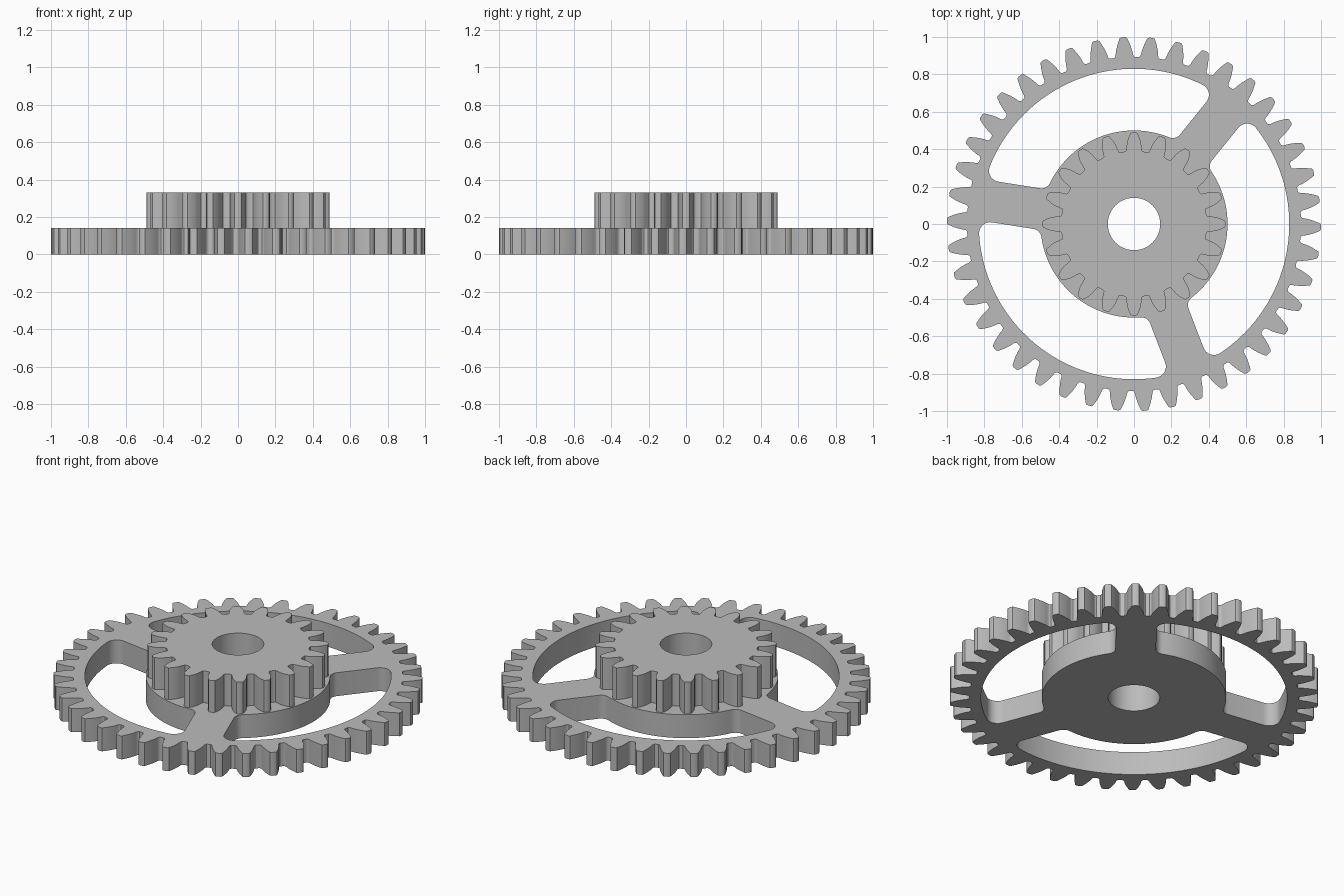
import bpy, bmesh
from math import pi, sin, cos, tan, acos, atan2, sqrt, radians

cube = bpy.data.objects.get("Cube")
if cube:
    bpy.data.objects.remove(cube, do_unlink=True)

BORE = 0.14        # shaft hole radius
GEAR_H = 0.14      # thickness of the large gear
TOP_H = 0.33       # top of the small gear

grey = bpy.data.materials.new("plain grey")
grey.use_nodes = True
grey.diffuse_color = (0.5, 0.5, 0.5, 1)
grey.node_tree.nodes["Principled BSDF"].inputs["Base Color"].default_value = (0.5, 0.5, 0.5, 1)


def arc(radius, start, end, steps, cx=0.0, cy=0.0):
    angles = [start + (end - start) * i / steps for i in range(steps + 1)]
    return [(cx + radius * cos(a), cy + radius * sin(a)) for a in angles]


def rotate(points, angle):
    c, s = cos(angle), sin(angle)
    return [(x * c - y * s, x * s + y * c) for x, y in points]


def gear_outline(teeth, outer, root, phase):
    """Involute teeth with eased tips and rounded roots."""
    pitch_r = outer * teeth / (teeth + 2)
    base_r = pitch_r * cos(radians(20))
    half_pitch = pi / teeth

    def half_angle(r):
        a = acos(min(1, base_r / r))
        return half_pitch / 2 + tan(radians(20)) - radians(20) - (tan(a) - a)

    start = max(base_r, root + 0.012)
    end = outer - 0.004
    foot = half_angle(start)
    gap = half_pitch - foot
    side = [(root, foot + gap * 0.5), (root + 0.004, foot + gap * 0.2)]
    for i in range(8):
        r = start + (end - start) * i / 7
        side.append((r, half_angle(r)))
    side.append((outer, half_angle(outer) * 0.6))
    tooth = [(r, -a) for r, a in side] + [(r, a) for r, a in reversed(side)]
    points = []
    for t in range(teeth):
        mid = phase + 2 * half_pitch * t
        points += [(r * cos(mid + a), r * sin(mid + a)) for r, a in tooth]
    return points


def window_outline(rim, hub, half_width, rim_fillet, hub_fillet):
    """Opening between a spoke on the x axis and the next one."""
    oy, iy = half_width + rim_fillet, half_width + hub_fillet
    ox = sqrt((rim - rim_fillet) ** 2 - oy ** 2)
    ix = sqrt((hub + hub_fillet) ** 2 - iy ** 2)
    oa, ia = atan2(oy, ox), atan2(iy, ix)
    half = arc(hub, pi / 3, ia, 16)[:-1]
    half += arc(hub_fillet, ia + pi, 1.5 * pi, 8, ix, iy)
    half += arc(rim_fillet, -pi / 2, oa, 10, ox, oy)
    half += arc(rim, oa, pi / 3, 20)[1:]
    # reflect across the line halfway between the spokes
    c, s = cos(2 * pi / 3), sin(2 * pi / 3)
    other = [(x * c + y * s, x * s - y * c) for x, y in half]
    return half + other[-2:0:-1]


def extruded_part(name, loops, bottom, top):
    curve = bpy.data.curves.new(name + "_profile", 'CURVE')
    curve.dimensions = '2D'
    curve.fill_mode = 'BOTH'
    curve.extrude = (top - bottom) / 2
    for loop in loops:
        spline = curve.splines.new('POLY')
        spline.points.add(len(loop) - 1)
        for p, (x, y) in zip(spline.points, loop):
            p.co = (x, y, 0, 1)
        spline.use_cyclic_u = True
    helper = bpy.data.objects.new(name + "_profile", curve)
    bpy.context.collection.objects.link(helper)
    bpy.context.view_layer.update()
    graph = bpy.context.evaluated_depsgraph_get()
    mesh = bpy.data.meshes.new_from_object(helper.evaluated_get(graph))
    bpy.data.objects.remove(helper, do_unlink=True)

    bm = bmesh.new()
    bm.from_mesh(mesh)
    bmesh.ops.remove_doubles(bm, verts=bm.verts, dist=0.0001)
    bmesh.ops.translate(bm, verts=bm.verts, vec=(0, 0, (top + bottom) / 2))
    bmesh.ops.recalc_face_normals(bm, faces=bm.faces)
    bm.to_mesh(mesh)
    bm.free()
    mesh.materials.clear()
    mesh.materials.append(grey)

    obj = bpy.data.objects.new(name, mesh)
    bpy.context.collection.objects.link(obj)
    bpy.ops.object.select_all(action='DESELECT')
    obj.select_set(True)
    bpy.context.view_layer.objects.active = obj
    bpy.ops.object.shade_smooth_by_angle(angle=radians(30))
    return obj


bore = arc(BORE, 0, 2 * pi, 64)[:-1]

# Large spoked gear with three openings
window = window_outline(0.83, 0.5, 0.11, 0.06, 0.05)
windows = [rotate(window, radians(51 + 120 * i)) for i in range(3)]
extruded_part("large_gear", [gear_outline(42, 1.0, 0.893, radians(-1)), bore] + windows,
              0, GEAR_H)

# Small gear stacked on the hub
extruded_part("small_gear", [gear_outline(20, 0.49, 0.39, 0), bore], GEAR_H, TOP_H)
